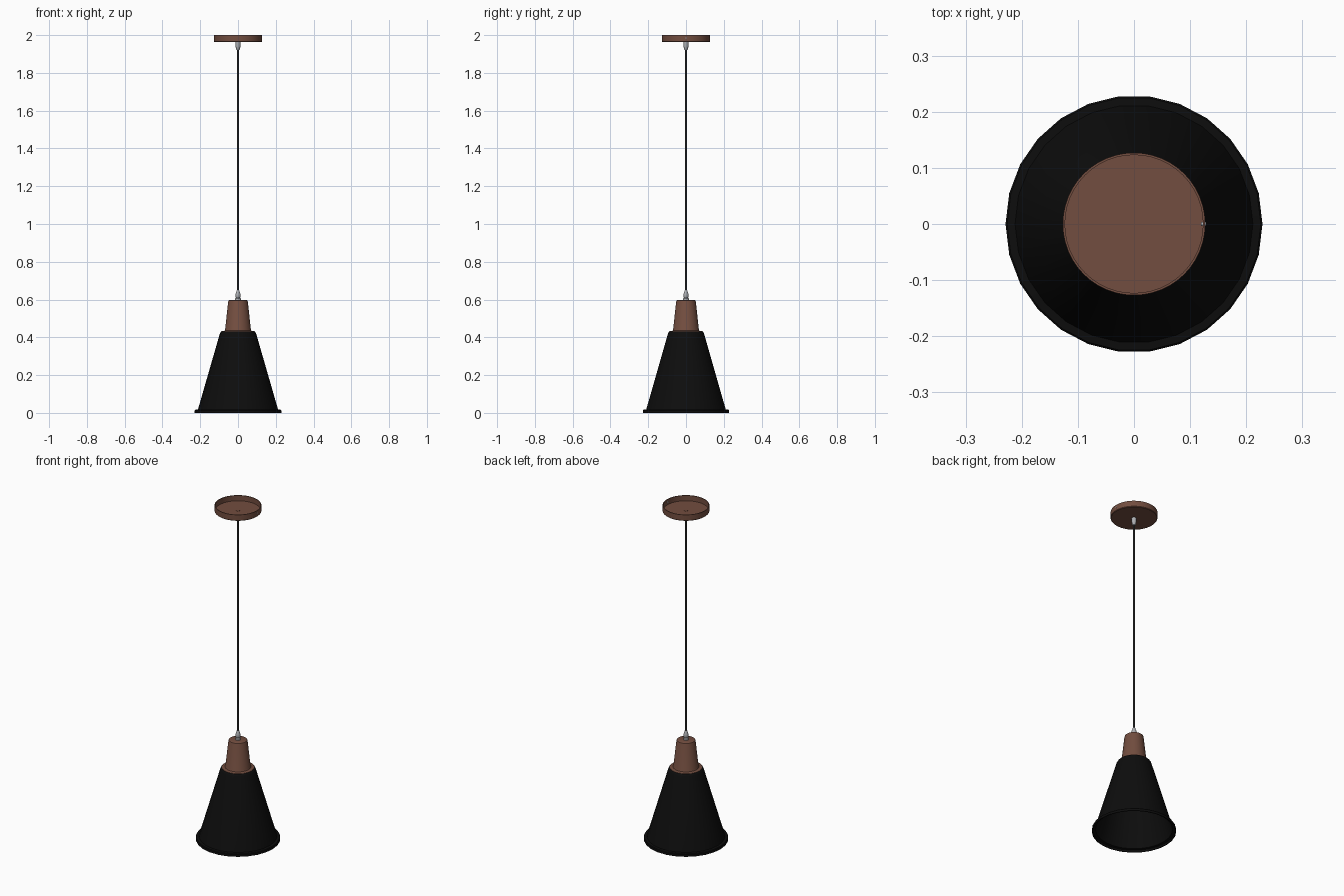
import bpy, bmesh, math

if "Cube" in bpy.data.objects:
    bpy.data.objects.remove(bpy.data.objects["Cube"])


def material(name, rgb):
    m = bpy.data.materials.new(name)
    m.diffuse_color = (*rgb, 1)
    m.use_nodes = True
    m.node_tree.nodes["Principled BSDF"].inputs["Base Color"].default_value = m.diffuse_color
    return m


BROWN = material("copper brown", (0.17, 0.075, 0.05))
BLACK = material("matte black", (0.004, 0.004, 0.004))
CORD = material("cord grey", (0.05, 0.05, 0.05))
METAL = material("light metal", (0.42, 0.43, 0.45))


def lathe(name, profile, sides, mat, loop=False):
    """Revolve (radius, z) points about z; radius 0 becomes a pole, loop joins the ends."""
    bm = bmesh.new()
    rings = []
    for r, z in profile:
        if r == 0:
            rings.append([bm.verts.new((0, 0, z))] * sides)
        else:
            rings.append([bm.verts.new((r * math.cos(a), r * math.sin(a), z))
                          for a in (2 * math.pi * i / sides for i in range(sides))])
    pairs = list(zip(rings, rings[1:]))
    if loop:
        pairs.append((rings[-1], rings[0]))
    for a, b in pairs:
        for i in range(sides):
            j = (i + 1) % sides
            bm.faces.new(list(dict.fromkeys((a[i], a[j], b[j], b[i]))))
    bmesh.ops.recalc_face_normals(bm, faces=bm.faces)
    me = bpy.data.meshes.new(name)
    bm.to_mesh(me)
    bm.free()
    me.materials.append(mat)
    ob = bpy.data.objects.new(name, me)
    bpy.context.collection.objects.link(ob)
    bpy.ops.object.select_all(action='DESELECT')
    ob.select_set(True)
    bpy.context.view_layer.objects.active = ob
    bpy.ops.object.shade_smooth_by_angle(angle=math.radians(35))
    return ob


# Ceiling canopy: shallow cup, open upwards
lathe("ceiling_canopy", [(0, 1.963), (0.124, 1.963), (0.127, 1.966), (0.127, 2.0),
                         (0.123, 2.0), (0.123, 1.968), (0, 1.968)], 48, BROWN)

# Cord nut inside the canopy and set screw on its right side
lathe("canopy_nut", [(0, 1.967), (0.012, 1.967), (0.012, 1.970), (0, 1.970)], 12, BROWN)
screw = lathe("canopy_screw", [(0, -0.008), (0.004, -0.008), (0.004, 0.001), (0, 0.001)], 12, METAL)
screw.rotation_euler = (0, math.pi / 2, 0)
screw.location = (0.127, 0, 1.985)

# Cord
lathe("cord", [(0, 0.6), (0.005, 0.6), (0.005, 1.965), (0, 1.965)], 12, CORD)

# Cord grips at both ends
lathe("upper_cord_grip", [(0, 1.964), (0.013, 1.964), (0.013, 1.942), (0.010, 1.924),
                          (0.007, 1.920), (0, 1.920)], 16, METAL)
lathe("lower_cord_grip", [(0, 0.595), (0.015, 0.595), (0.015, 0.606), (0.010, 0.609),
                          (0.013, 0.614), (0.013, 0.630), (0.008, 0.645), (0.006, 0.650),
                          (0, 0.650)], 16, METAL)

# Socket cup, flaring into a collar over the shade
lathe("socket_cup", [(0, 0.597), (0.046, 0.597), (0.050, 0.595), (0.052, 0.590),
                     (0.068, 0.442), (0.071, 0.435), (0.088, 0.432), (0.088, 0.422),
                     (0, 0.422)], 32, BROWN)

# Conical shade: thin wall with a stepped bottom rim, closed under the collar
lathe("shade", [(0, 0.424), (0.086, 0.424), (0.087, 0.431), (0.092, 0.428), (0.096, 0.420),
                (0.212, 0.018), (0.226, 0.017), (0.229, 0.013), (0.229, 0.0),
                (0.224, 0.0), (0.224, 0.012), (0.209, 0.013), (0.092, 0.418),
                (0, 0.418)], 26, BLACK)
